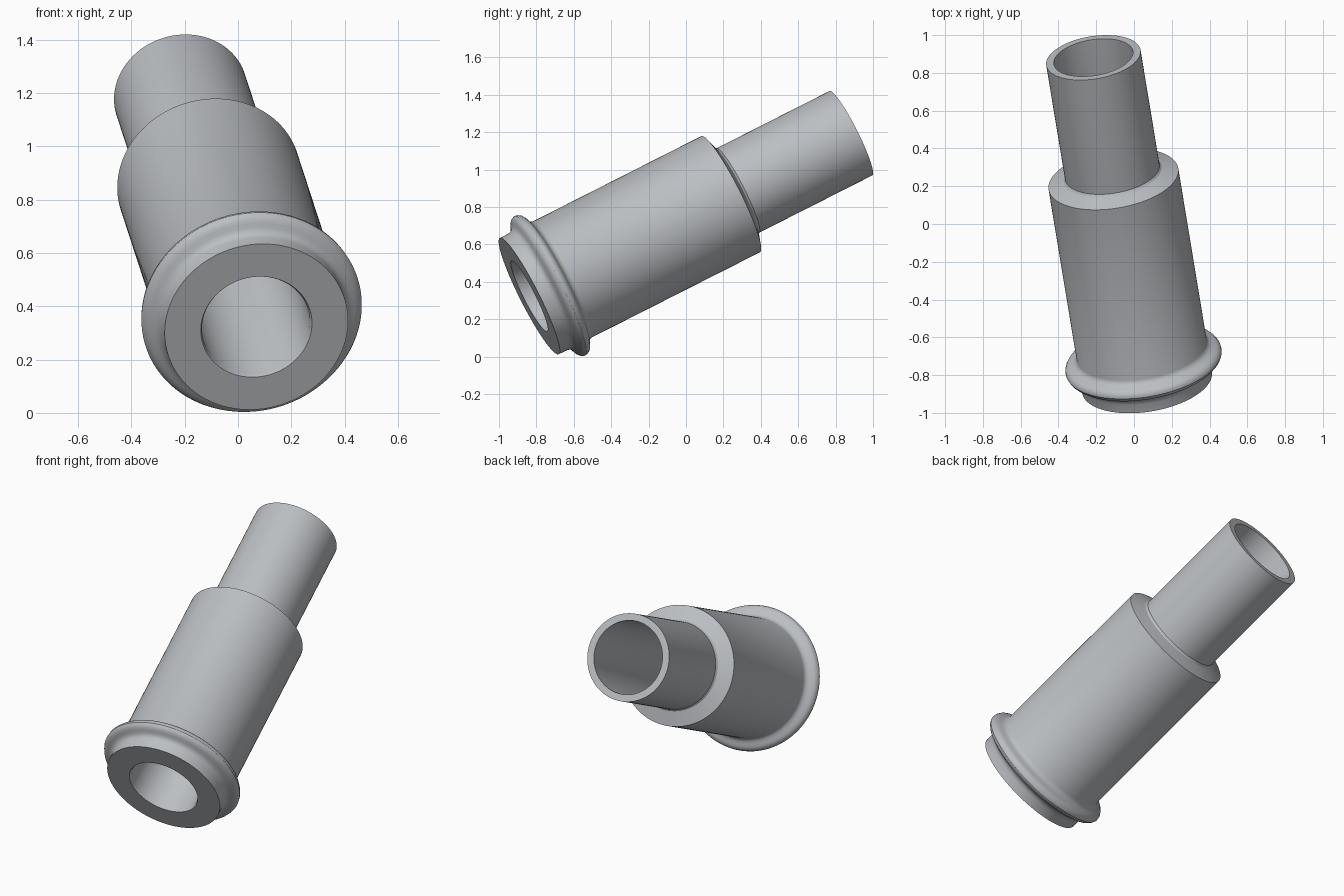
import bpy, bmesh, math
from mathutils import Vector

if "Cube" in bpy.data.objects:
    bpy.data.objects.remove(bpy.data.objects["Cube"])

SEGMENTS = 128
START = Vector((0.069, -0.838, 0.323))      # centre of the flanged face
END = Vector((-0.215, 0.881, 1.194))        # centre of the narrow end
AXIS = END - START
LENGTH = AXIS.length

grey = bpy.data.materials.new("metal grey")
grey.diffuse_color = (0.50, 0.52, 0.545, 1)
grey.use_nodes = True
grey.node_tree.nodes["Principled BSDF"].inputs["Base Color"].default_value = grey.diffuse_color


def lathe(name, profile):
    """Spin a closed (radius, distance) profile around the tilted axis."""
    bm = bmesh.new()
    rings = []
    for r, t in profile:
        rings.append([bm.verts.new((r * math.cos(a), r * math.sin(a), t))
                      for a in (2 * math.pi * i / SEGMENTS for i in range(SEGMENTS))])
    for k, ring in enumerate(rings):
        nxt = rings[(k + 1) % len(rings)]
        for i in range(SEGMENTS):
            j = (i + 1) % SEGMENTS
            bm.faces.new((ring[i], ring[j], nxt[j], nxt[i]))
    bmesh.ops.recalc_face_normals(bm, faces=bm.faces)
    mesh = bpy.data.meshes.new(name)
    bm.to_mesh(mesh)
    bm.free()
    mesh.materials.append(grey)
    obj = bpy.data.objects.new(name, mesh)
    bpy.context.collection.objects.link(obj)
    obj.location = START
    obj.rotation_euler = AXIS.to_track_quat('Z', 'Y').to_euler()
    bpy.ops.object.select_all(action='DESELECT')
    obj.select_set(True)
    bpy.context.view_layer.objects.active = obj
    bpy.ops.object.shade_smooth_by_angle(angle=math.radians(30))
    return obj


# Bore, flat face and short spigot
profile = [(0.212, LENGTH), (0.205, 0.012), (0.211, 0.0), (0.348, 0.0), (0.349, 0.050)]
# Rounded collar with fillets on both sides
profile += [(0.352, 0.066), (0.360, 0.079), (0.373, 0.087), (0.388, 0.093),
            (0.402, 0.100), (0.412, 0.110), (0.418, 0.123), (0.416, 0.137),
            (0.408, 0.150), (0.395, 0.159), (0.380, 0.165), (0.365, 0.172),
            (0.354, 0.182), (0.348, 0.197)]
# Wide barrel, sloped shoulder and narrow tube
profile += [(0.348, 1.220), (0.262, 1.250), (0.253, 1.262), (0.253, LENGTH)]

lathe("stepped_sleeve", profile)
